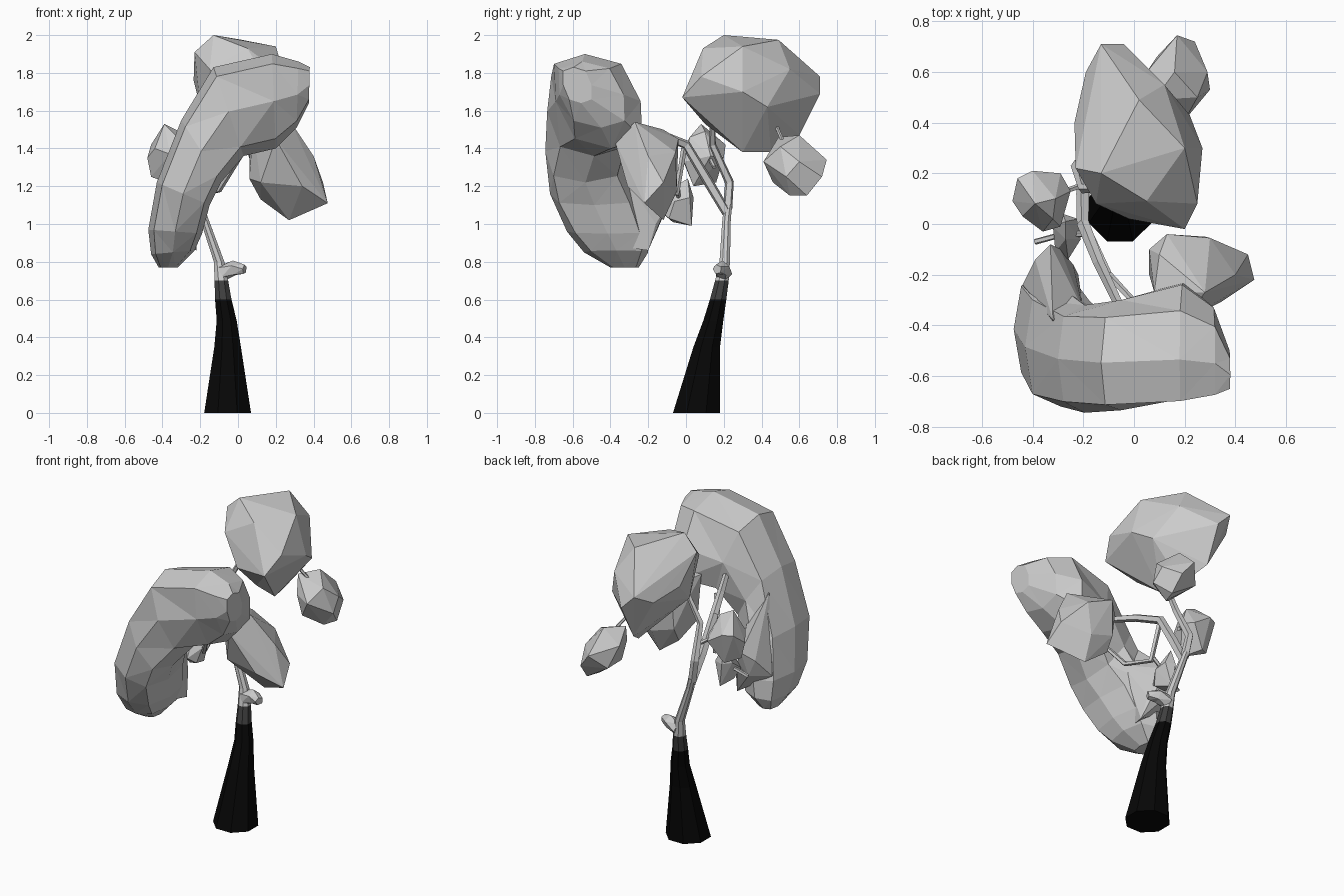
import bpy, bmesh, math
from mathutils import Vector


def finish(bm, name, mat=None):
    bmesh.ops.recalc_face_normals(bm, faces=bm.faces[:])
    me = bpy.data.meshes.new(name)
    bm.to_mesh(me)
    bm.free()
    ob = bpy.data.objects.new(name, me)
    bpy.context.collection.objects.link(ob)
    if mat:
        me.materials.append(mat)
    return ob


def material(name, v):
    m = bpy.data.materials.new(name)
    m.diffuse_color = (v, v, v, 1)
    return m


def loft(name, rings, mat=None):
    """Skin a stack of equal-sized rings and cap the ends."""
    bm = bmesh.new()
    vr = [[bm.verts.new(p) for p in r] for r in rings]
    n = len(vr[0])
    for a, b in zip(vr, vr[1:]):
        for i in range(n):
            j = (i + 1) % n
            bm.faces.new((a[i], a[j], b[j], b[i]))
    bm.faces.new(vr[0])
    bm.faces.new(vr[-1])
    bmesh.ops.triangulate(bm, faces=[f for f in bm.faces if len(f.verts) == 4])
    return finish(bm, name, mat)


def tube(name, path, sides=5, mat=None):
    """Tapered branch; path holds (x, y, z, radius)."""
    pts = [Vector(p[:3]) for p in path]
    rings = []
    for k, p in enumerate(pts):
        t = (pts[min(k + 1, len(pts) - 1)] - pts[max(k - 1, 0)]).normalized()
        u = t.cross(Vector((0.9, 0.3, 0.1))).normalized()
        v = t.cross(u)
        rings.append([p + path[k][3] * (math.cos(a) * u + math.sin(a) * v)
                      for a in (math.tau * i / sides for i in range(sides))])
    return loft(name, rings, mat)


def clump(name, points):
    """Faceted leaf clump: convex hull of a few corner points."""
    bm = bmesh.new()
    for p in points:
        bm.verts.new(p)
    res = bmesh.ops.convex_hull(bm, input=bm.verts[:])
    junk = {v for v in res["geom_interior"] + res["geom_unused"]
            if isinstance(v, bmesh.types.BMVert)}
    bmesh.ops.delete(bm, geom=list(junk), context='VERTS')
    return finish(bm, name)


# trunk: horizontal rings, dark at the foot, fading to grey
black = material("bark_dark", 0.002)
dark = material("bark_mid", 0.05)


def trunk(name, stations, mat):
    loft(name, [[(x + r * math.cos(a), y + r * math.sin(a), z)
                 for a in (math.tau * i / 8 + 0.39 for i in range(8))]
                for x, y, z, r in stations], mat)


trunk("trunk_foot", [(-0.055, 0.055, 0, 0.134), (-0.055, 0.11, 0.35, 0.076),
                     (-0.06, 0.145, 0.49, 0.057), (-0.078, 0.17, 0.6, 0.047)], black)
trunk("trunk_middle", [(-0.078, 0.17, 0.6, 0.047), (-0.088, 0.19, 0.7, 0.039)], dark)
trunk("trunk_top", [(-0.088, 0.19, 0.7, 0.039), (-0.1, 0.205, 0.8, 0.03),
                    (-0.18, 0.215, 1.03, 0.024), (-0.2, 0.225, 1.1, 0.022)], None)

# branches
tube("cut_stub", [(-0.09, 0.2, 0.74, 0.045), (-0.02, 0.19, 0.765, 0.042), (0.035, 0.165, 0.76, 0.026)])
tube("front_branch", [(-0.19, 0.215, 1.06, 0.026), (-0.2, 0.12, 1.22, 0.028), (-0.2, 0, 1.42, 0.026),
                      (-0.14, -0.15, 1.48, 0.023), (-0.04, -0.36, 1.52, 0.018)])
tube("back_branch", [(-0.2, 0.22, 1.08, 0.026), (-0.225, 0.23, 1.22, 0.025), (-0.2, 0.14, 1.42, 0.02),
                     (-0.1, 0.14, 1.6, 0.014)])
tube("loop_branch", [(-0.2, -0.01, 1.4, 0.016), (-0.17, -0.05, 1.16, 0.016),
                     (-0.1, -0.2, 1.18, 0.015), (0.02, -0.33, 1.37, 0.013)])
tube("left_twig", [(-0.21, 0.15, 1.3, 0.012), (-0.3, 0.12, 1.36, 0.01)])
tube("low_twig", [(-0.18, -0.04, 1.18, 0.012), (-0.28, -0.04, 1.1, 0.012), (-0.39, -0.07, 1.05, 0.012)])
tube("rear_twig", [(0.05, 0.46, 1.56, 0.01), (0.15, 0.52, 1.42, 0.01)])

# arched front clump: upper xz, lower xz, front y, back y, sideways lean at each station
arch = [(0.38, 1.83, 0.375, 1.64, -0.65, -0.50, -0.02),
        (0.32, 1.86, 0.31, 1.51, -0.67, -0.33, -0.05),
        (0.18, 1.90, 0.20, 1.40, -0.69, -0.24, -0.07),
        (-0.13, 1.83, 0.03, 1.36, -0.735, -0.30, -0.03),
        (-0.30, 1.55, -0.09, 1.22, -0.745, -0.32, 0),
        (-0.43, 1.22, -0.15, 1.10, -0.72, -0.25, 0),
        (-0.475, 0.97, -0.19, 0.95, -0.63, -0.2, 0),
        (-0.46, 0.84, -0.23, 0.86, -0.54, -0.2, 0),
        (-0.42, 0.77, -0.32, 0.77, -0.40, -0.25, 0)]
rings = []
for xu, zu, xl, zl, yf, yb, lean in arch:
    ring = []
    for i in range(8):
        k = 1.12 if i % 2 else 1.0      # fuller corners
        c, s = k * math.cos(i * math.pi / 4), k * math.sin(i * math.pi / 4)
        ring.append(((xu + xl) / 2 + c * (xu - xl) / 2,
                     (yf + yb) / 2 + s * (yb - yf) / 2 + lean * c,
                     (zu + zl) / 2 + c * (zu - zl) / 2))
    rings.append(ring)
loft("front_clump", rings)
clump("front_clump_lobe", [
    (-0.33, -0.08, 1.18), (-0.39, -0.14, 1.12), (-0.29, -0.1, 1.1), (-0.2, -0.34, 1.27),
    (-0.32, -0.38, 1.45), (-0.44, -0.24, 1.0), (-0.24, -0.16, 1.0), (-0.35, -0.13, 1.02),
    (-0.22, -0.2, 0.86), (-0.3, -0.5, 0.9)])

# remaining leaf clumps
clump("back_clump", [
    (-0.13, 0.71, 1.78), (-0.04, 0.71, 1.69), (-0.13, 0.2, 2.0), (0.02, 0.49, 1.975),
    (0.2, 0.3, 1.94), (0.05, 0.09, 1.93), (-0.23, 0.22, 1.91), (-0.235, 0.4, 1.76),
    (0.27, 0.3, 1.7), (0.25, 0.08, 1.78), (0.2, -0.02, 1.67), (-0.02, 0.02, 1.65),
    (-0.15, 0.08, 1.82), (0.22, 0.43, 1.62), (0.02, 0.45, 1.38), (0.05, 0.3, 1.38),
    (-0.05, 0.6, 1.47), (0.06, 0.1, 1.53), (-0.2, 0.25, 1.62), (-0.19, 0.6, 1.72), (0.12, 0.55, 1.82)])
clump("right_clump", [
    (0.06, -0.2, 1.24), (0.06, -0.1, 1.4), (0.13, -0.04, 1.45), (0.3, -0.055, 1.38),
    (0.12, -0.05, 1.22), (0.28, -0.05, 1.17),
    (0.45, -0.12, 1.22), (0.475, -0.22, 1.11), (0.34, -0.31, 1.2), (0.27, -0.12, 1.02),
    (0.12, -0.1, 1.13), (0.28, -0.27, 1.54), (0.1, -0.12, 1.5), (0.4, -0.2, 1.36),
    (0.12, -0.28, 1.22), (0.2, -0.38, 1.45), (0.08, -0.27, 1.5)])
clump("rear_clump", [
    (0.05, 0.6, 1.38), (0.08, 0.49, 1.46), (0.17, 0.745, 1.34), (0.24, 0.72, 1.25),
    (0.29, 0.6, 1.33), (0.3, 0.53, 1.25), (0.2, 0.41, 1.33), (0.16, 0.6, 1.47),
    (0.25, 0.64, 1.15), (0.22, 0.55, 1.15), (0.13, 0.46, 1.22), (0.09, 0.66, 1.25),
    (0.25, 0.5, 1.41), (0.1, 0.45, 1.35)])
clump("left_clump", [
    (-0.48, 0.09, 1.35), (-0.46, 0.18, 1.42), (-0.4, 0.21, 1.42), (-0.29, 0.2, 1.35),
    (-0.25, 0.13, 1.36), (-0.29, -0.01, 1.33), (-0.36, -0.03, 1.37), (-0.39, 0.08, 1.53),
    (-0.31, 0.1, 1.49), (-0.46, 0.1, 1.25), (-0.38, 0.16, 1.22), (-0.32, 0.04, 1.2),
    (-0.32, 0.02, 1.46), (-0.44, 0.03, 1.4)])
clump("low_left_clump", [
    (-0.32, -0.01, 1.14), (-0.28, 0.04, 1.14), (-0.22, 0.02, 1.14), (-0.21, -0.06, 1.12),
    (-0.26, -0.14, 1.07), (-0.31, -0.11, 1.07), (-0.27, 0.01, 1.24), (-0.26, 0.03, 0.99),
    (-0.29, -0.07, 1.01), (-0.23, -0.09, 1.03), (-0.27, -0.06, 1.2)])
